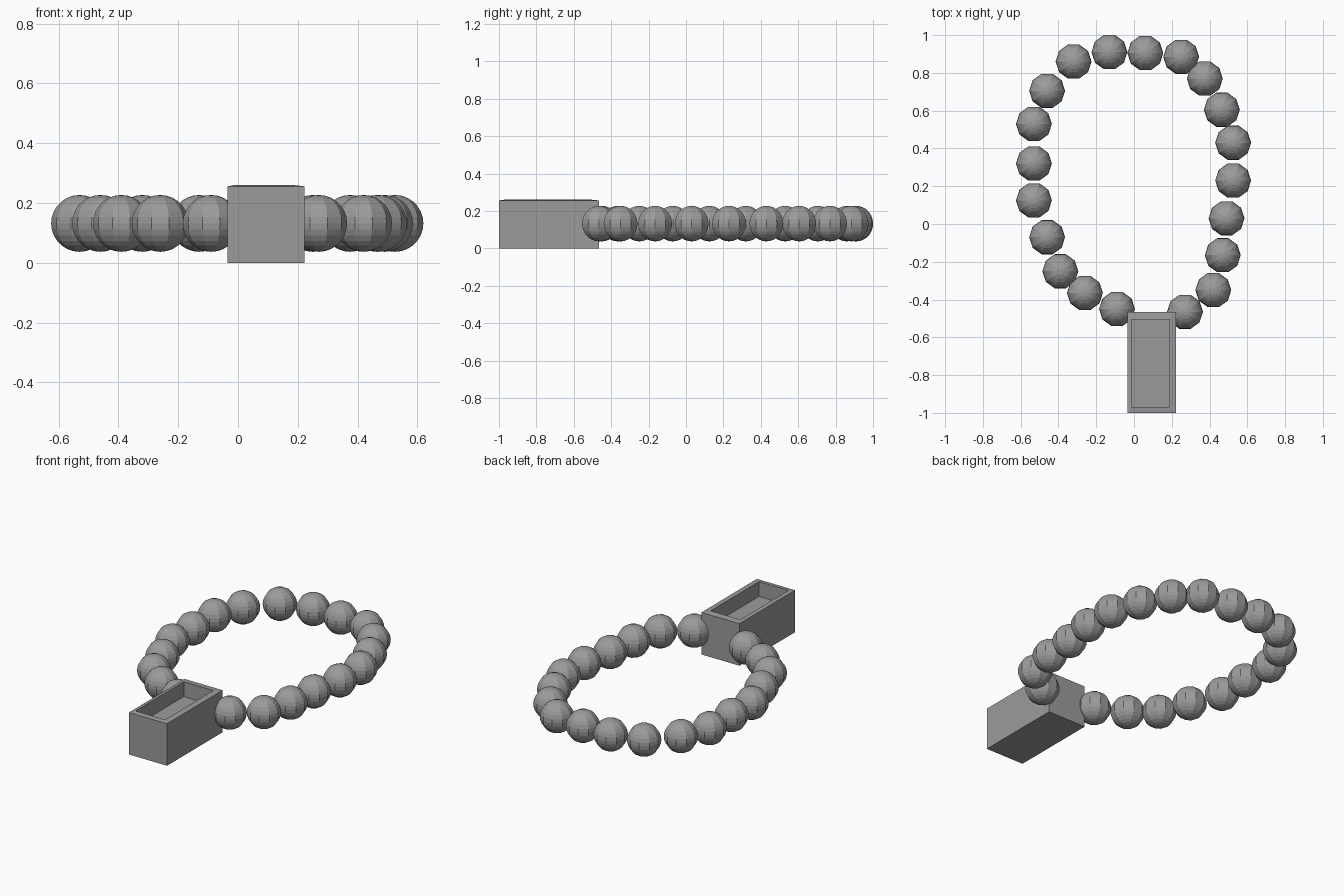
import bpy
import bmesh
from mathutils import Matrix

cube = bpy.data.objects.get("Cube")
if cube:
    bpy.data.objects.remove(cube, do_unlink=True)

grey = bpy.data.materials.new("plain grey")
grey.use_nodes = True
colour = (0.33, 0.33, 0.33, 1)
grey.diffuse_color = colour
grey.node_tree.nodes["Principled BSDF"].inputs["Base Color"].default_value = colour


def add_object(name, mesh, location=(0, 0, 0)):
    obj = bpy.data.objects.new(name, mesh)
    obj.location = location
    bpy.context.collection.objects.link(obj)
    return obj


def finish_mesh(name, bm):
    bmesh.ops.recalc_face_normals(bm, faces=bm.faces)
    mesh = bpy.data.meshes.new(name)
    bm.to_mesh(mesh)
    bm.free()
    mesh.materials.append(grey)
    return mesh


# Ring of faceted beads, sharing one mesh
bm = bmesh.new()
bmesh.ops.create_uvsphere(bm, u_segments=10, v_segments=14, radius=0.095)
# Put a corner of the ten-sided outline on the x axis
corner = max(bm.verts, key=lambda v: round(v.co.xy.length, 4))
turn = -corner.co.xy.angle_signed((1, 0)) if corner.co.xy.length else 0
bmesh.ops.rotate(bm, verts=bm.verts, matrix=Matrix.Rotation(turn, 3, "Z"))
bead_mesh = finish_mesh("bead", bm)

bead_centres = [
    (-0.13, 0.91), (0.06, 0.905), (0.25, 0.885), (0.375, 0.77), (0.465, 0.605),
    (0.525, 0.43), (0.525, 0.23), (0.49, 0.03), (0.47, -0.165), (0.42, -0.35),
    (0.27, -0.465), (-0.09, -0.45), (-0.26, -0.365), (-0.39, -0.25), (-0.46, -0.07),
    (-0.53, 0.125), (-0.53, 0.32), (-0.53, 0.53), (-0.46, 0.705), (-0.32, 0.86),
]
for number, (x, y) in enumerate(bead_centres, 1):
    add_object(f"bead_{number}", bead_mesh, (x, y, 0.132))


# Open box: rectangular loops joined from the base, over the rim, to the cavity floor
def rectangle(bm, x0, x1, y0, y1, z):
    return [bm.verts.new((x, y, z)) for x, y in ((x0, y0), (x1, y0), (x1, y1), (x0, y1))]


outer = (-0.035, 0.222, -1.0, -0.465)
inner = (-0.012, 0.187, -0.97, -0.505)
bm = bmesh.new()
loops = [
    rectangle(bm, *outer, 0),
    rectangle(bm, *outer, 0.256),
    rectangle(bm, *inner, 0.26),
    rectangle(bm, *inner, 0.17),
]
for low, high in zip(loops, loops[1:]):
    for i in range(4):
        j = (i + 1) % 4
        bm.faces.new((low[i], low[j], high[j], high[i]))
bm.faces.new(loops[0])
bm.faces.new(loops[-1])
add_object("tag_box", finish_mesh("tag_box", bm))
